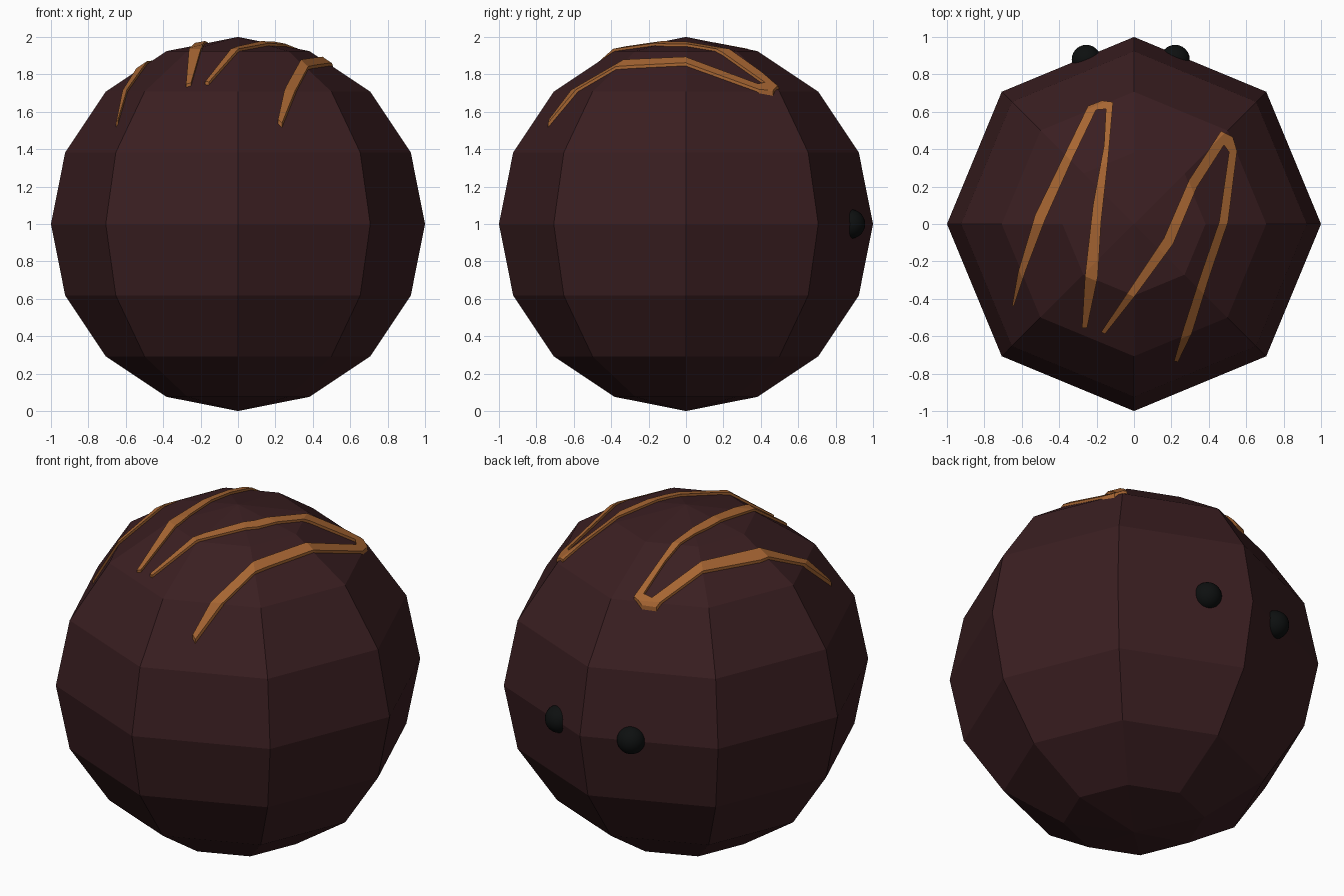
import bpy
import bmesh
from mathutils import Matrix

if "Cube" in bpy.data.objects:
    bpy.data.objects.remove(bpy.data.objects["Cube"])


def material(name, rgb):
    m = bpy.data.materials.new(name)
    m.diffuse_color = (*rgb, 1)
    m.use_nodes = True
    m.node_tree.nodes["Principled BSDF"].inputs["Base Color"].default_value = m.diffuse_color
    return m


def add_object(name, bm, mat=None):
    bmesh.ops.recalc_face_normals(bm, faces=bm.faces)
    me = bpy.data.meshes.new(name)
    bm.to_mesh(me)
    bm.free()
    ob = bpy.data.objects.new(name, me)
    bpy.context.collection.objects.link(ob)
    if mat:
        me.materials.append(mat)
    return ob


def ball(name, center, radius, segments, rings, mat=None, smooth=False):
    bm = bmesh.new()
    bmesh.ops.create_uvsphere(bm, u_segments=segments, v_segments=rings, radius=radius,
                              matrix=Matrix.Translation(center))
    for f in bm.faces:
        f.smooth = smooth
    return add_object(name, bm, mat)


chocolate = material("chocolate", (0.042, 0.013, 0.015))
caramel = material("caramel", (0.38, 0.13, 0.032))
black = material("black", (0.004, 0.005, 0.005))

# Low-poly body
ball("body", (0, 0, 1), 1.0, 8, 8, chocolate)

# Small round studs on the back
for side, x in (("left", -0.255), ("right", 0.22)):
    ball(f"stud_{side}", (x, 0.88, 1.0), 0.078, 24, 16, black, True)

# Helper shell slightly larger than the body, trims the drizzle to the facets
shell = ball("drizzle_shell", (0, 0, 1), 1.014, 8, 8)
shell.hide_render = True
shell.hide_viewport = True


# Drizzle: top-view outline raised into a prism, then trimmed by the shell
def drizzle(name, outline):
    bm = bmesh.new()
    face = bm.faces.new([bm.verts.new((x, y, 1.35)) for x, y in outline])
    ext = bmesh.ops.extrude_face_region(bm, geom=[face])
    top = [v for v in ext["geom"] if isinstance(v, bmesh.types.BMVert)]
    bmesh.ops.translate(bm, verts=top, vec=(0, 0, 1))
    ob = add_object(name, bm, caramel)
    mod = ob.modifiers.new("trim", 'BOOLEAN')
    mod.operation = 'INTERSECT'
    mod.solver = 'EXACT'
    mod.object = shell
    return ob


drizzle("drizzle_left", [
    (-.652, -.438), (-.62, -.257), (-.529, .048), (-.246, .631), (-.171, .66), (-.112, .652),
    (-.139, .342), (-.176, .011), (-.193, -.278), (-.251, -.556), (-.278, -.556),
    (-.262, -.278), (-.219, .102), (-.16, .422), (-.15, .615), (-.203, .61),
    (-.332, .342), (-.476, .021), (-.578, -.246), (-.642, -.438)])
drizzle("drizzle_right", [
    (-.176, -.578), (-.032, -.364), (.16, -.075), (.294, .235), (.465, .497), (.529, .465),
    (.551, .39), (.503, .011), (.401, -.289), (.31, -.583), (.235, -.738), (.214, -.733),
    (.262, -.567), (.353, -.283), (.455, .011), (.508, .385), (.481, .422),
    (.337, .198), (.209, -.107), (.005, -.385), (-.155, -.588)])
